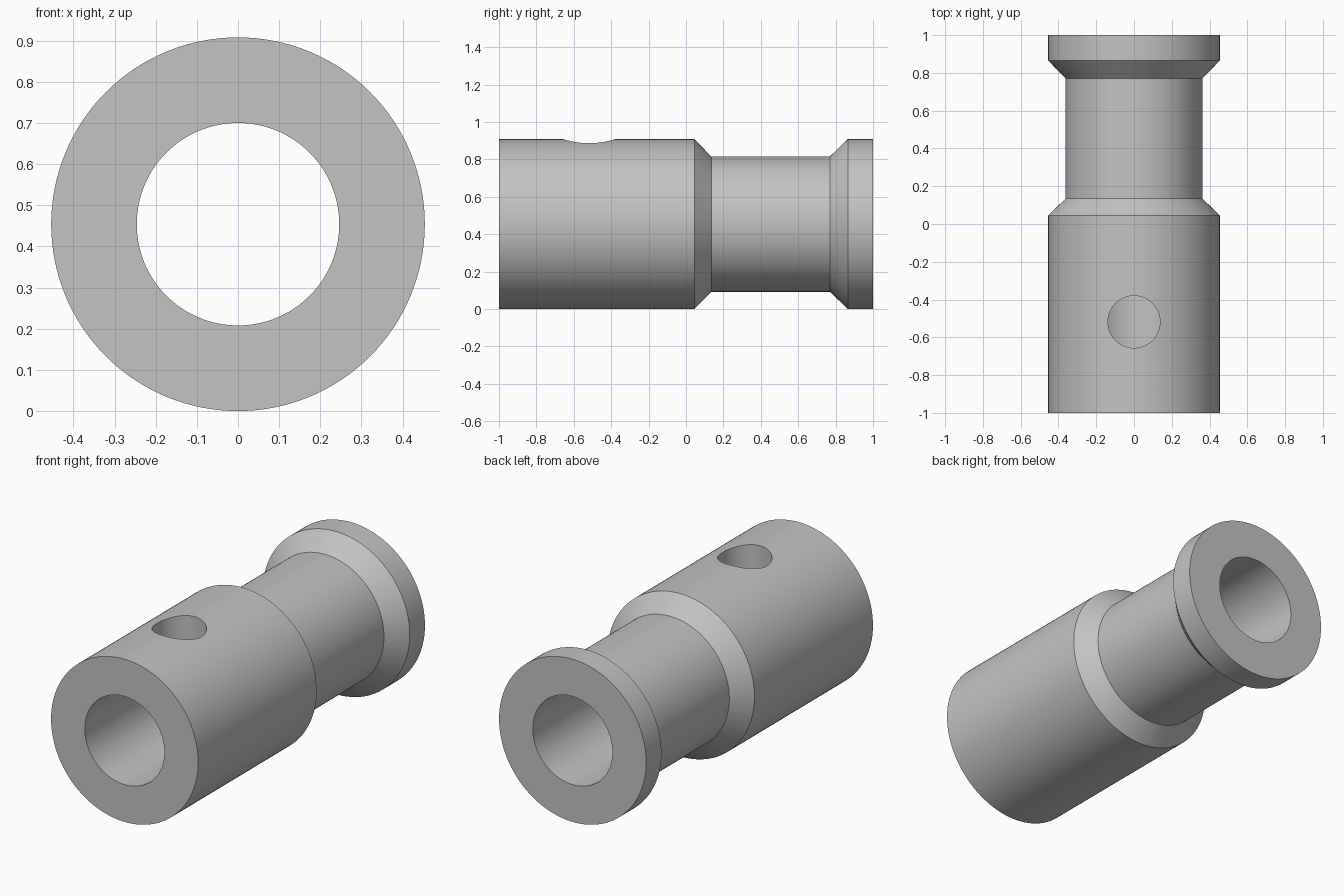
import bpy
import bmesh
from math import cos, sin, pi, radians
from mathutils import Matrix, Vector

if "Cube" in bpy.data.objects:
    bpy.data.objects.remove(bpy.data.objects["Cube"], do_unlink=True)

SEGMENTS = 128
OUTER, NECK, BORE = 0.454, 0.362, 0.246
HOLE_RADIUS, HOLE_Y = 0.138, -0.518

grey = bpy.data.materials.new("plain_grey")
grey.use_nodes = True
colour = (0.55, 0.55, 0.55, 1)
grey.diffuse_color = colour
grey.node_tree.nodes["Principled BSDF"].inputs["Base Color"].default_value = colour


def make_object(name, bm):
    bmesh.ops.recalc_face_normals(bm, faces=bm.faces)
    mesh = bpy.data.meshes.new(name)
    bm.to_mesh(mesh)
    bm.free()
    mesh.materials.append(grey)
    obj = bpy.data.objects.new(name, mesh)
    bpy.context.collection.objects.link(obj)
    return obj


def lathe(name, profile):
    """Turn a closed (radius, y) profile around the lengthwise axis."""
    bm = bmesh.new()
    rings = []
    for i in range(SEGMENTS):
        a = 2 * pi * i / SEGMENTS
        rings.append([bm.verts.new((r * cos(a), y, OUTER + r * sin(a)))
                      for r, y in profile])
    n = len(profile)
    for i, ring in enumerate(rings):
        following = rings[(i + 1) % SEGMENTS]
        for j in range(n):
            k = (j + 1) % n
            bm.faces.new((ring[j], ring[k], following[k], following[j]))
    return make_object(name, bm)


# Bored body with a grooved neck and a flanged back end
sleeve = lathe("turned_sleeve", [
    (BORE, -1), (OUTER, -1), (OUTER, 0.045), (NECK, 0.135),
    (NECK, 0.77), (OUTER, 0.865), (OUTER, 1), (BORE, 1)])

# Round cross hole from the top into the bore
bm = bmesh.new()
bmesh.ops.create_cone(bm, cap_ends=True, segments=64, radius1=HOLE_RADIUS,
                      radius2=HOLE_RADIUS, depth=2 * OUTER,
                      matrix=Matrix.Translation(Vector((0, HOLE_Y, 2 * OUTER))))
cutter = make_object("hole_cutter", bm)
cutter.hide_render = True

bpy.ops.object.select_all(action="DESELECT")
bpy.context.view_layer.objects.active = sleeve
sleeve.select_set(True)
cut = sleeve.modifiers.new("cross_hole", "BOOLEAN")
cut.operation = "DIFFERENCE"
cut.solver = "EXACT"
cut.object = cutter
bpy.ops.object.modifier_apply(modifier=cut.name)
bpy.data.objects.remove(cutter, do_unlink=True)

# Smooth round walls, crisp machined edges
bpy.ops.object.shade_smooth_by_angle(angle=radians(25))
